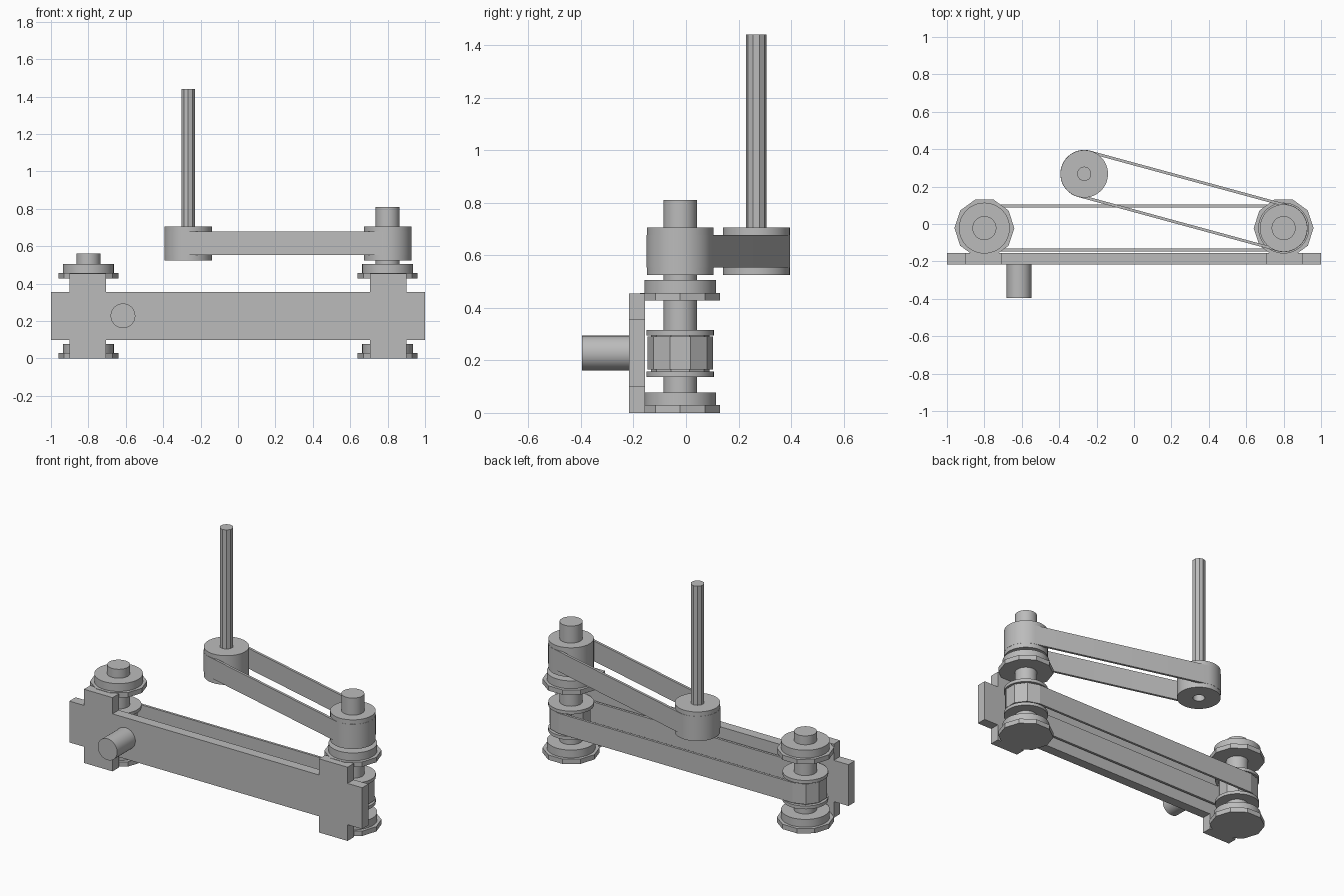
import bpy
import bmesh
import math
from mathutils import Vector

cube = bpy.data.objects.get("Cube")
if cube:
    bpy.data.objects.remove(cube)

grey = bpy.data.materials.new("plain grey")
grey.use_nodes = True
colour = (0.5, 0.5, 0.5, 1)
grey.diffuse_color = colour
grey.node_tree.nodes["Principled BSDF"].inputs["Base Color"].default_value = colour

SHAFT_Y = -0.022
TIP = Vector((-0.266, 0.268))


def finish(name, bm, smooth=True):
    bmesh.ops.recalc_face_normals(bm, faces=bm.faces)
    mesh = bpy.data.meshes.new(name)
    bm.to_mesh(mesh)
    bm.free()
    mesh.materials.append(grey)
    obj = bpy.data.objects.new(name, mesh)
    bpy.context.collection.objects.link(obj)
    if smooth:
        bpy.ops.object.select_all(action="DESELECT")
        obj.select_set(True)
        bpy.context.view_layer.objects.active = obj
        bpy.ops.object.shade_smooth_by_angle(angle=math.radians(25))
    return obj


def lathe(name, profile, centre, sides=48, turn=0.0, closed=False):
    """Revolve (radius, z) pairs; open profiles are capped at both ends."""
    bm = bmesh.new()
    rings = []
    for r, z in profile:
        angles = [turn + math.tau * i / sides for i in range(sides)]
        rings.append([bm.verts.new((centre[0] + r * math.cos(a),
                                    centre[1] + r * math.sin(a), z)) for a in angles])
    pairs = list(zip(rings, rings[1:]))
    if closed:
        pairs.append((rings[-1], rings[0]))
    else:
        bm.faces.new(rings[0])
        bm.faces.new(rings[-1])
    for low, high in pairs:
        for i in range(sides):
            j = (i + 1) % sides
            bm.faces.new((low[i], low[j], high[j], high[i]))
    return finish(name, bm, sides > 12)


def disc(name, r, z0, z1, centre, sides=48, turn=0.0):
    return lathe(name, [(r, z0), (r, z1)], centre, sides, turn)


def belt(name, a, b, r, thickness, z0, z1, steps):
    """Closed band around two equal wheels."""
    a, b = Vector(a), Vector(b)
    heading = math.atan2((b - a).y, (b - a).x)
    bm = bmesh.new()
    loops = []
    for radius, z in ((r, z0), (r, z1), (r - thickness, z1), (r - thickness, z0)):
        loop = []
        for centre, start in ((b, heading - math.pi / 2), (a, heading + math.pi / 2)):
            for i in range(steps + 1):
                t = start + math.pi * i / steps
                loop.append(bm.verts.new((centre.x + radius * math.cos(t),
                                          centre.y + radius * math.sin(t), z)))
        loops.append(loop)
    count = len(loops[0])
    for low, high in zip(loops, loops[1:] + loops[:1]):
        for i in range(count):
            j = (i + 1) % count
            bm.faces.new((low[i], low[j], high[j], high[i]))
    return finish(name, bm, steps > 8)


# Mounting plate with a raised and lowered tab near each end
half = [(0.705, 0.1), (0.705, 0), (0.9, 0), (0.9, 0.1), (1, 0.1),
        (1, 0.355), (0.9, 0.355), (0.9, 0.455), (0.705, 0.455), (0.705, 0.355)]
outline = half + [(-x, z) for x, z in reversed(half)]
bm = bmesh.new()
face = bm.faces.new([bm.verts.new((x, -0.217, z)) for x, z in outline])
moved = bmesh.ops.extrude_face_region(bm, geom=[face])["geom"]
bmesh.ops.translate(bm, vec=(0, 0.061, 0),
                    verts=[v for v in moved if isinstance(v, bmesh.types.BMVert)])
finish("mounting_plate", bm, False)

# Motor on the front of the plate
motor = disc("motor", 0.066, 0, 0.18, (0, 0))
motor.rotation_euler.x = math.pi / 2
motor.location = (-0.615, -0.215, 0.228)

# Shafts with bearings and lower pulleys
for side, x, top in (("right", -0.8, 0.56), ("left", 0.8, 0.81)):
    c = (x, SHAFT_Y)
    disc(side + "_shaft", 0.064, 0.002, top, c)
    for level, z in (("lower", 0), ("upper", 0.427)):
        disc(f"{side}_{level}_bearing_flange", 0.16, z, z + 0.03, c, 10)
        disc(f"{side}_{level}_bearing", 0.136, z + 0.03, z + 0.078, c)
    disc(side + "_pulley_core", 0.112, 0.15, 0.305, c, 10, math.pi / 2)
    for level, z in (("lower", 0.137), ("upper", 0.295)):
        disc(f"{side}_pulley_{level}_rim", 0.128, z, z + 0.02, c)

belt("lower_belt", (-0.8, SHAFT_Y), (0.8, SHAFT_Y), 0.125, 0.015, 0.165, 0.29, 5)

# Swinging arm: drive drum, bored end drum, belt and upright rod
disc("drive_drum", 0.127, 0.525, 0.705, (0.8, SHAFT_Y))
lathe("end_drum", [(0.127, 0.525), (0.127, 0.705), (0.035, 0.705), (0.035, 0.525)],
      TIP, closed=True)
belt("arm_belt", TIP, (0.8, SHAFT_Y), 0.128, 0.015, 0.553, 0.678, 24)
disc("upright_rod", 0.039, 0.69, 1.44, TIP, 10, math.pi / 2)
